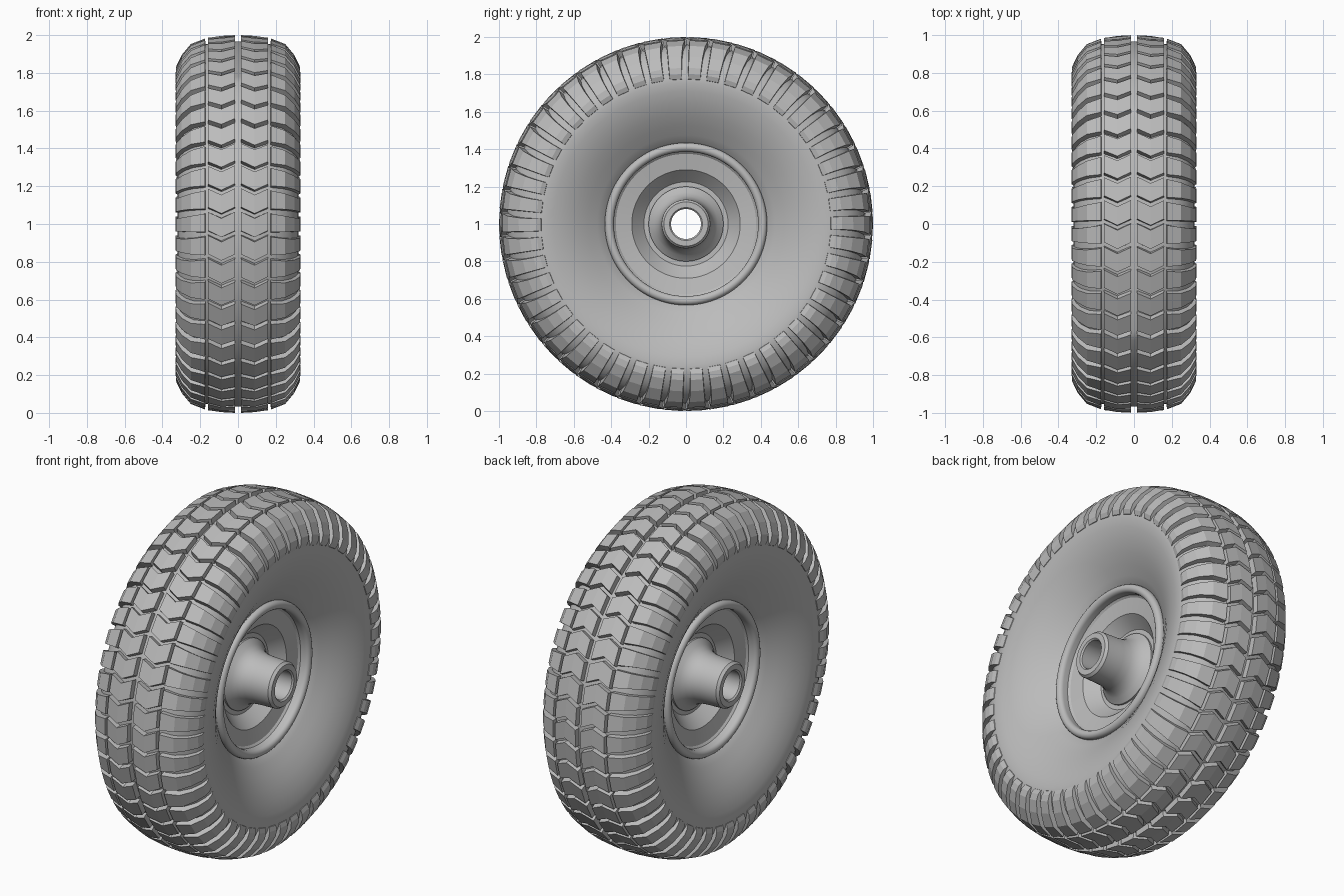
import bpy, bmesh
from math import sin, cos, pi, tau
from mathutils import Vector

cube = bpy.data.objects.get("Cube")
if cube:
    bpy.data.objects.remove(cube, do_unlink=True)

grey = bpy.data.materials.new("mid grey")
grey.use_nodes = True
grey.diffuse_color = (0.5, 0.5, 0.5, 1)
grey.node_tree.nodes["Principled BSDF"].inputs["Base Color"].default_value = (0.5, 0.5, 0.5, 1)

PITCHES = 50


def polar(x, r, t):
    """Point at radius r round the axle; t = 0 faces the front, rising upwards."""
    return Vector((x, -r * cos(t), 1 + r * sin(t)))


def finish(name, bm, angle=None):
    bmesh.ops.recalc_face_normals(bm, faces=bm.faces)
    mesh = bpy.data.meshes.new(name)
    bm.to_mesh(mesh)
    bm.free()
    mesh.materials.append(grey)
    ob = bpy.data.objects.new(name, mesh)
    bpy.context.collection.objects.link(ob)
    if angle:
        bpy.ops.object.select_all(action='DESELECT')
        ob.select_set(True)
        bpy.context.view_layer.objects.active = ob
        bpy.ops.object.shade_smooth_by_angle(angle=angle)
    return ob


def revolve(name, profile, steps=100, angle=0.5):
    """Lathe a closed (x, r) outline round the axle."""
    bm = bmesh.new()
    rings = [[bm.verts.new(polar(x, r, tau * i / steps)) for x, r in profile]
             for i in range(steps)]
    n = len(profile)
    for i in range(steps):
        a, b = rings[i], rings[(i + 1) % steps]
        for j in range(n):
            k = (j + 1) % n
            bm.faces.new((a[j], a[k], b[k], b[j]))
    return finish(name, bm, angle)


def mirrored(half):
    """Outline given for the left side, completed on the right."""
    return half + [(-x, r) for x, r in reversed(half)]


def lugs(name, sections, side, phase=0):
    """Ring of tread blocks; a section is (outer xr, inner xr, sweep, half width)."""
    bm = bmesh.new()
    for p in range(PITCHES):
        t0 = tau * (p + phase) / PITCHES
        loops = []
        for (xo, ro), (xi, ri), sweep, half in sections:
            t = t0 + sweep
            loops.append([bm.verts.new(polar(side * x, r, a)) for x, r, a in (
                (xo, ro, t - half), (xo, ro, t + half),
                (xi, ri, t + half * 1.08), (xi, ri, t - half * 1.08))])
        for a, b in zip(loops, loops[1:]):
            for j in range(4):
                k = (j + 1) % 4
                bm.faces.new((a[j], a[k], b[k], b[j]))
        bm.faces.new(loops[0])
        bm.faces.new(loops[-1])
    return finish(name, bm)


# Tyre carcass with dished sidewalls
revolve("tyre_body", mirrored([
    (0.0, 0.967), (0.10, 0.962), (0.17, 0.952), (0.235, 0.922), (0.28, 0.875),
    (0.305, 0.83), (0.318, 0.79), (0.32, 0.755), (0.312, 0.71), (0.293, 0.65),
    (0.262, 0.585), (0.225, 0.525), (0.19, 0.475), (0.165, 0.44), (0.14, 0.42),
    (0.10, 0.40)]), angle=0.6)

# Tread blocks on both sides of the centre groove
for side, word in ((1, "left"), (-1, "right")):
    lugs(f"chevron_blocks_{word}", [
        ((0.017, 1.0), (0.015, 0.955), 0.014, 0.050),
        ((0.088, 0.996), (0.088, 0.95), -0.020, 0.050),
        ((0.158, 0.986), (0.160, 0.945), 0.014, 0.050)], side)
    lugs(f"shoulder_blocks_{word}", [
        ((0.174, 0.982), (0.172, 0.94), 0.006, 0.050),
        ((0.250, 0.953), (0.225, 0.92), 0.0, 0.044),
        ((0.298, 0.895), (0.268, 0.875), -0.004, 0.041),
        ((0.327, 0.835), (0.295, 0.82), -0.006, 0.041),
        ((0.33, 0.80), (0.30, 0.785), -0.006, 0.042),
        ((0.322, 0.775), (0.30, 0.765), -0.006, 0.042)], side)

# Rim with rolled edge and stepped disc
bead = [(0.165 + 0.024 * sin(a), 0.410 + 0.024 * cos(a))
        for a in (pi * i / 8 for i in range(9))]
revolve("rim", mirrored([(0.08, 0.434)] + bead + [
    (0.135, 0.386), (0.125, 0.375), (0.11, 0.29), (0.05, 0.235),
    (0.04, 0.225), (0.04, 0.10)]))

# Hub tube flared into the disc, with a through bore
revolve("hub", mirrored([
    (0.0, 0.20), (0.05, 0.20), (0.056, 0.193), (0.075, 0.17), (0.10, 0.15),
    (0.135, 0.138), (0.18, 0.133), (0.285, 0.13), (0.30, 0.118),
    (0.30, 0.088), (0.292, 0.08), (0.0, 0.08)]), steps=64)
